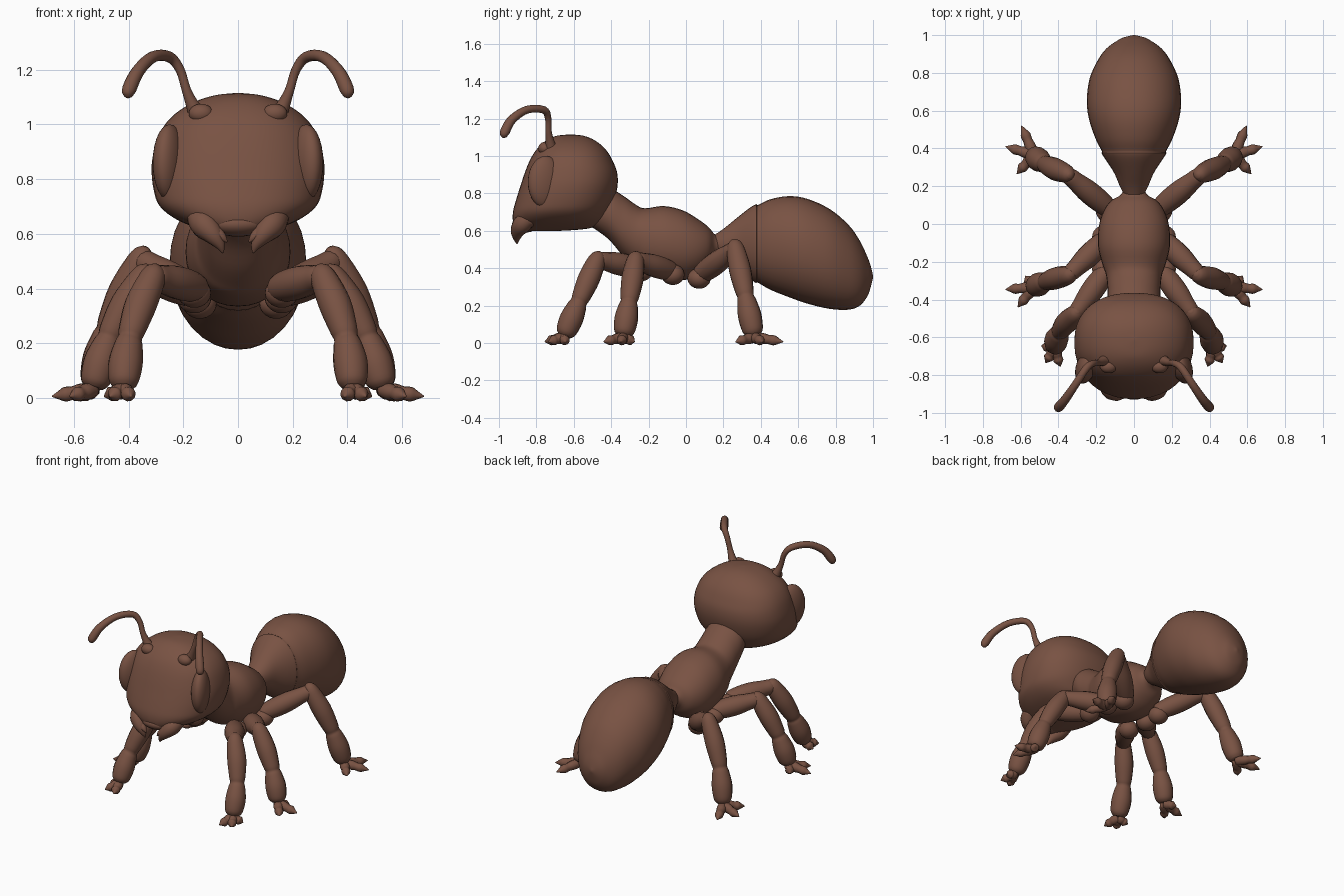
import bpy, bmesh, math
from mathutils import Vector

if "Cube" in bpy.data.objects:
    bpy.data.objects.remove(bpy.data.objects["Cube"])

brown = bpy.data.materials.new("warm brown")
brown.diffuse_color = (0.19, 0.085, 0.056, 1)
brown.use_nodes = True
brown.node_tree.nodes["Principled BSDF"].inputs["Base Color"].default_value = brown.diffuse_color


def spline(rows, steps):
    """Catmull-Rom interpolation of equal-length rows of numbers."""
    out = []
    for i in range(len(rows) - 1):
        a, b, c, d = rows[max(i - 1, 0)], rows[i], rows[i + 1], rows[min(i + 2, len(rows) - 1)]
        for k in range(steps):
            t = k / steps
            out.append([0.5 * (2 * q + (r - p) * t + (2 * p - 5 * q + 4 * r - s) * t * t
                               + (3 * q - p - 3 * r + s) * t ** 3) for p, q, r, s in zip(a, b, c, d)])
    return out + [list(rows[-1])]


def loft(name, rings, sides=24, power=2.0):
    """Skin a list of (centre, u, v) rings; power squares the section."""
    bm = bmesh.new()
    loops = []
    for c, u, v in rings:
        loop = []
        for k in range(sides):
            a = 2 * math.pi * k / sides
            cu, sv = math.cos(a), math.sin(a)
            cu = math.copysign(abs(cu) ** (2 / power), cu)
            sv = math.copysign(abs(sv) ** (2 / power), sv)
            loop.append(bm.verts.new(c + u * cu + v * sv))
        loops.append(loop)
    for a, b in zip(loops, loops[1:]):
        for k in range(sides):
            j = (k + 1) % sides
            bm.faces.new((a[k], a[j], b[j], b[k]))
    bm.faces.new(loops[0])
    bm.faces.new(loops[-1])
    bmesh.ops.recalc_face_normals(bm, faces=bm.faces)
    me = bpy.data.meshes.new(name)
    bm.to_mesh(me)
    bm.free()
    me.materials.append(brown)
    me.polygons.foreach_set("use_smooth", [True] * len(me.polygons))
    ob = bpy.data.objects.new(name, me)
    bpy.context.collection.objects.link(ob)
    return ob


def tube(name, rows, steps=4, sides=14):
    """Round tube through rows of (x, y, z, radius)."""
    pts = spline(rows, steps)
    pos = [Vector(p[:3]) for p in pts]
    rings, u = [], None
    for i, p in enumerate(pts):
        t = (pos[min(i + 1, len(pos) - 1)] - pos[max(i - 1, 0)]).normalized()
        u = t.orthogonal() if u is None else u - t * u.dot(t)
        u.normalize()
        r = max(p[3], 0.002)
        rings.append((pos[i], u * r, t.cross(u) * r))
    return loft(name, rings, sides)


def body(name, rows, power=2.0):
    """Loft along y from rows of (y, top z, bottom z, half width)."""
    rings = [(Vector((0, y, (t + b) / 2)), Vector((max(w, .003), 0, 0)), Vector((0, 0, (t - b) / 2)))
             for y, t, b, w in spline(rows, 4)]
    return loft(name, rings, 32, power)


def ball(name, loc, size, turn=0):
    bpy.ops.mesh.primitive_uv_sphere_add(segments=24, ring_count=14, location=loc, rotation=(0, 0, turn))
    ob = bpy.context.object
    ob.name = name
    ob.scale = size
    ob.data.materials.append(brown)
    bpy.ops.object.shade_smooth()


# Head: stacked along z, rows of (z, front y, back y, half width)
head = [(.598, -.88, -.70, .05), (.612, -.91, -.52, .12), (.65, -.925, -.45, .22), (.70, -.925, -.415, .285),
        (.76, -.91, -.385, .308), (.84, -.885, -.366, .316), (.91, -.862, -.368, .306), (.97, -.838, -.39, .285),
        (1.02, -.81, -.418, .25), (1.06, -.775, -.455, .20), (1.09, -.735, -.50, .14), (1.108, -.69, -.55, .075),
        (1.115, -.62, -.61, .005)]
loft("head", [(Vector((0, (f + b) / 2, z)), Vector((w, 0, 0)), Vector((0, (b - f) / 2, 0)))
              for z, f, b, w in spline(head, 4)], 40, 2.3)

# Neck and thorax
body("thorax", [(-.52, .80, .63, .10), (-.42, .83, .56, .135), (-.34, .79, .47, .14), (-.27, .74, .41, .148),
                (-.22, .72, .375, .165), (-.12, .732, .345, .19), (-.02, .71, .335, .187), (.06, .665, .36, .165),
                (.12, .62, .41, .125), (.155, .58, .46, .07), (.20, .56, .48, .05)], 2.1)

# Abdomen, with a small step behind its first plate
body("abdomen", [(.14, .57, .49, .045), (.20, .61, .45, .075), (.27, .667, .40, .105), (.34, .722, .345, .15),
                 (.375, .742, .32, .172), (.385, .738, .322, .17), (.45, .768, .285, .203), (.55, .785, .245, .237),
                 (.65, .770, .21, .25), (.77, .715, .182, .235), (.87, .63, .178, .19), (.93, .545, .20, .145),
                 (.97, .46, .25, .09), (.988, .41, .30, .055), (1.0, .36, .35, .004)], 2.1)

# Lip between the jaws
ball("mouth_lip", (0, -.86, .635), (.10, .07, .045))

# Leg layout: hip, knee, ankle, three toe tips
legs = {
    "front_leg": ((.14, -.24, .40), (.31, -.475, .445), (.42, -.655, .03), ((.49, -.645), (.468, -.735), (.39, -.755))),
    "middle_leg": ((.14, -.07, .38), (.345, -.27, .445), (.53, -.335, .03), ((.575, -.275), (.68, -.347), (.615, -.44))),
    "hind_leg": ((.12, .07, .36), (.355, .265, .505), (.53, .365, .03), ((.595, .52), (.68, .41), (.62, .265))),
}
femur = [(0, .035), (.06, .05), (.3, .06), (.55, .06), (.8, .05), (.97, .043), (1.04, .02)]
shin = [(-.1, .012), (-.06, .035), (.03, .05), (.25, .059), (.47, .05), (.54, .044), (.60, .052), (.76, .063),
        (.92, .055), (.98, .035)]

for s, side in ((-1, "left"), (1, "right")):
    m = lambda p: Vector((p[0] * s, p[1], p[2]))
    for name, (hip, knee, ankle, toes) in legs.items():
        h, k, a = m(hip), m(knee), m(ankle)
        ball(f"{side}_{name}_hip", h + Vector((.02 * s, 0, -.015)), (.062, .062, .055))
        tube(f"{side}_{name}_thigh", [(*h.lerp(k, t), r) for t, r in femur])
        rows = []
        for t, r in shin:
            p = k.lerp(a, t)
            p.x += s * .025 * math.sin(math.pi * min(max(t, 0), 1))
            rows.append((*p, r))
        tube(f"{side}_{name}_shin", rows)
        # Feet: three knuckled, pointed toes
        for i, (tx, ty) in enumerate(toes):
            tip = m((tx, ty, .006))
            tube(f"{side}_{name}_toe_{i + 1}",
                 [(*a.lerp(tip, t), r) for t, r in ((0, .028), (.3, .03), (.5, .025), (.68, .027), (.84, .015), (1, .002))], 3, 10)
    # Antennae
    tube(f"{side}_antenna", [(*m(p), r) for p, r in (
        ((.15, -.72, 1.04), .034), ((.168, -.727, 1.075), .024), ((.19, -.735, 1.13), .017), ((.212, -.737, 1.20), .017),
        ((.25, -.76, 1.246), .02), ((.31, -.85, 1.247), .021), ((.365, -.93, 1.195), .024), ((.397, -.968, 1.13), .026),
        ((.402, -.975, 1.105), .017), ((.403, -.977, 1.096), .003))])
    ball(f"{side}_antenna_socket", m((.135, -.755, 1.04)), (.045, .035, .035))
    # Eyes
    ball(f"{side}_eye", m((.25, -.75, .86)), (.055, .10, .14), s * -.35 * -1)
    # Jaws with an inner tooth
    tube(f"{side}_jaw", [(*m(p), r) for p, r in (
        ((.15, -.83, .67), .04), ((.125, -.875, .635), .05), ((.092, -.90, .598), .038), ((.066, -.905, .56), .02),
        ((.055, -.903, .53), .003))])
    tube(f"{side}_jaw_tooth", [(*m(p), r) for p, r in (
        ((.09, -.895, .61), .03), ((.06, -.91, .59), .018), ((.04, -.912, .57), .003))])
